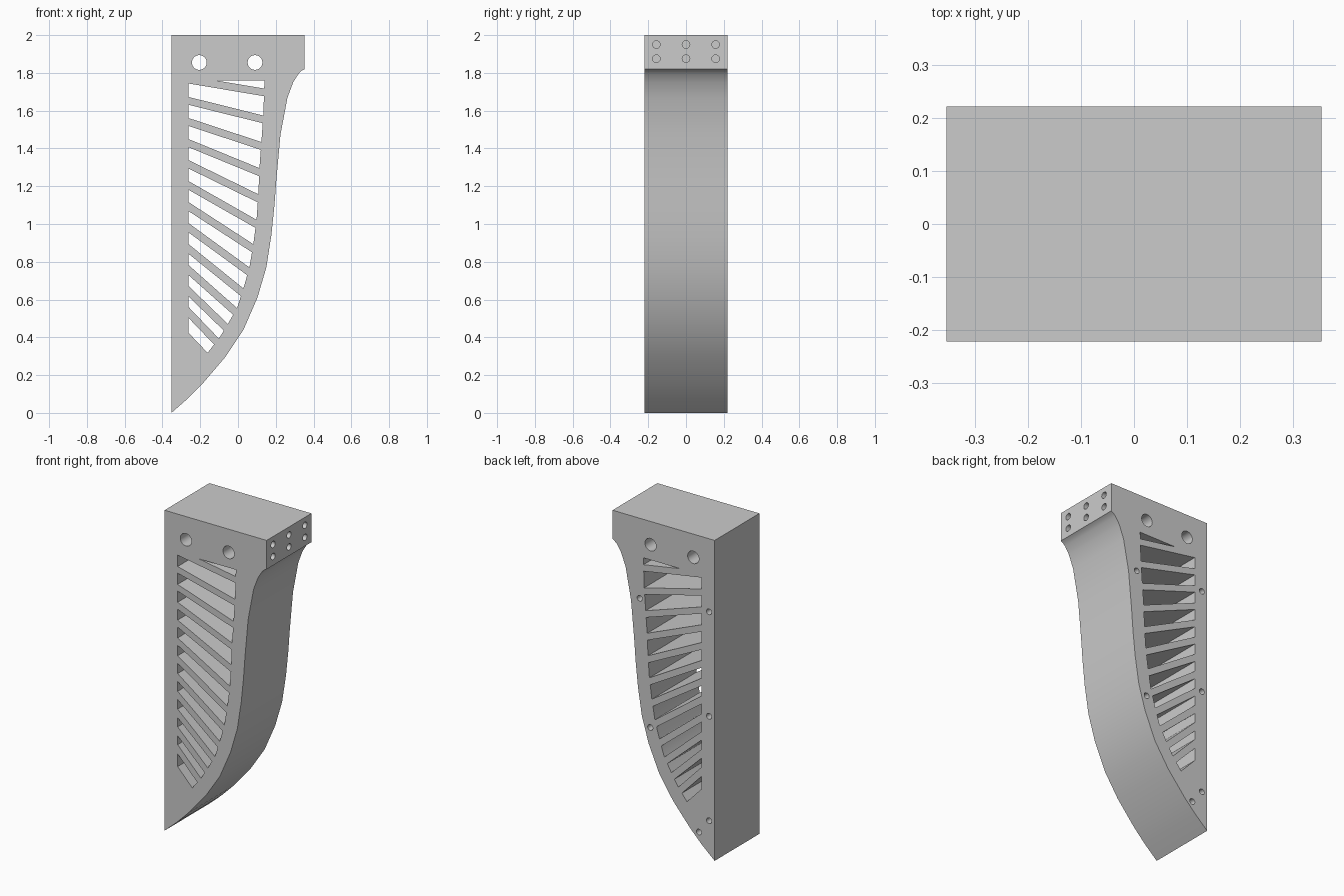
import bpy, bmesh
from math import radians, sin, cos
from mathutils import Matrix, Vector

cube = bpy.data.objects.get("Cube")
if cube:
    bpy.data.objects.remove(cube)

HALF_X, HALF_Y, HEIGHT = 0.3525, 0.221, 2.0


def prism(bm, outline, half):
    """Extrude an outline in the xz plane from -half to +half along y."""
    face = bm.faces.new([bm.verts.new((x, -half, z)) for x, z in outline])
    moved = bmesh.ops.extrude_face_region(bm, geom=[face])["geom"]
    bmesh.ops.translate(bm, vec=(0, 2 * half, 0),
                        verts=[v for v in moved if isinstance(v, bmesh.types.BMVert)])


def drill(bm, centre, axis, radius, depth):
    """Add a round cutter centred on a point."""
    turn = Vector((0, 0, 1)).rotation_difference(Vector(axis)).to_matrix().to_4x4()
    bmesh.ops.create_cone(bm, cap_ends=True, segments=32, radius1=radius, radius2=radius,
                          depth=depth, matrix=Matrix.Translation(centre) @ turn)


def clip(outline, point, normal):
    """Keep the part of an outline on the normal side of a line."""
    side = lambda p: (Vector(p) - point).dot(normal)
    kept = []
    for a, b in zip(outline, outline[1:] + outline[:1]):
        da, db = side(a), side(b)
        if da >= 0:
            kept.append(a)
        if da * db < 0:
            kept.append(tuple(Vector(a).lerp(Vector(b), da / (da - db))))
    return kept


def make_object(name, bm):
    bmesh.ops.recalc_face_normals(bm, faces=bm.faces)
    mesh = bpy.data.meshes.new(name)
    bm.to_mesh(mesh)
    bm.free()
    obj = bpy.data.objects.new(name, mesh)
    bpy.context.collection.objects.link(obj)
    return obj


# Bracket body: flat top and back edge, swept curved front edge
sweep = [(HALF_X, 1.82), (0.338, 1.812), (0.322, 1.797), (0.293, 1.752), (0.262, 1.67),
         (0.225, 1.474), (0.203, 1.235), (0.193, 1.10), (0.177, 0.944), (0.15, 0.77),
         (0.103, 0.61), (0.029, 0.44), (-0.066, 0.297), (-0.188, 0.154), (-0.267, 0.075)]
bm = bmesh.new()
prism(bm, [(-HALF_X, HEIGHT), (HALF_X, HEIGHT)] + sweep + [(-HALF_X, 0)], HALF_Y)
body = make_object("bracket_body", bm)

# Window outline that the slanted ribs divide into slots
LEFT = -0.262
window = [(LEFT, 1.76), (0.14, 1.76), (0.134, 1.575), (0.124, 1.437), (0.113, 1.29),
          (0.108, 1.16), (0.098, 1.02), (0.082, 0.90), (0.061, 0.774), (0.035, 0.68),
          (-0.003, 0.56), (-0.05, 0.477), (-0.095, 0.403), (-0.161, 0.318), (LEFT, 0.424)]
RIBS, PITCH, RIB_HALF = 12, 0.112, 0.02


def rib(i):
    """Start point on the left edge and upward normal of one rib."""
    angle = radians(9.5 + 4.6 * i - 0.115 * i * i)
    return Vector((LEFT, 1.764 - PITCH * i)), Vector((sin(angle), cos(angle)))


bm = bmesh.new()
for i in range(RIBS + 1):
    slot = window
    if i > 0:
        point, normal = rib(i - 1)
        slot = clip(slot, point - normal * RIB_HALF, -normal)
    if i < RIBS:
        point, normal = rib(i)
        slot = clip(slot, point + normal * RIB_HALF, normal)
    prism(bm, slot, HALF_Y + 0.1)

# Two large through holes near the top
for x in (-0.205, 0.09):
    drill(bm, (x, 0, 1.855), (0, 1, 0), 0.039, 1)

# Six blind screw holes in the front pad
for y in (-0.157, 0, 0.157):
    for z in (1.875, 1.95):
        drill(bm, (HALF_X, y, z), (1, 0, 0), 0.02, 0.2)

# Six blind screw holes in the rear side
for x, z in ((0.165, 1.5), (-0.314, 1.544), (0.092, 0.714),
             (-0.314, 0.892), (-0.314, 0.24), (-0.244, 0.151)):
    drill(bm, (x, HALF_Y, z), (0, 1, 0), 0.018, 0.2)
cutter = make_object("slot_and_hole_cutter", bm)
cutter.hide_render = True

# Cut the openings, then shade the curved surfaces
cut = body.modifiers.new("openings", "BOOLEAN")
cut.operation = "DIFFERENCE"
cut.solver = "EXACT"
cut.object = cutter
bpy.ops.object.select_all(action="DESELECT")
body.select_set(True)
bpy.context.view_layer.objects.active = body
bpy.ops.object.modifier_apply(modifier=cut.name)
bpy.data.objects.remove(cutter)
bpy.ops.object.shade_smooth_by_angle(angle=radians(30))
